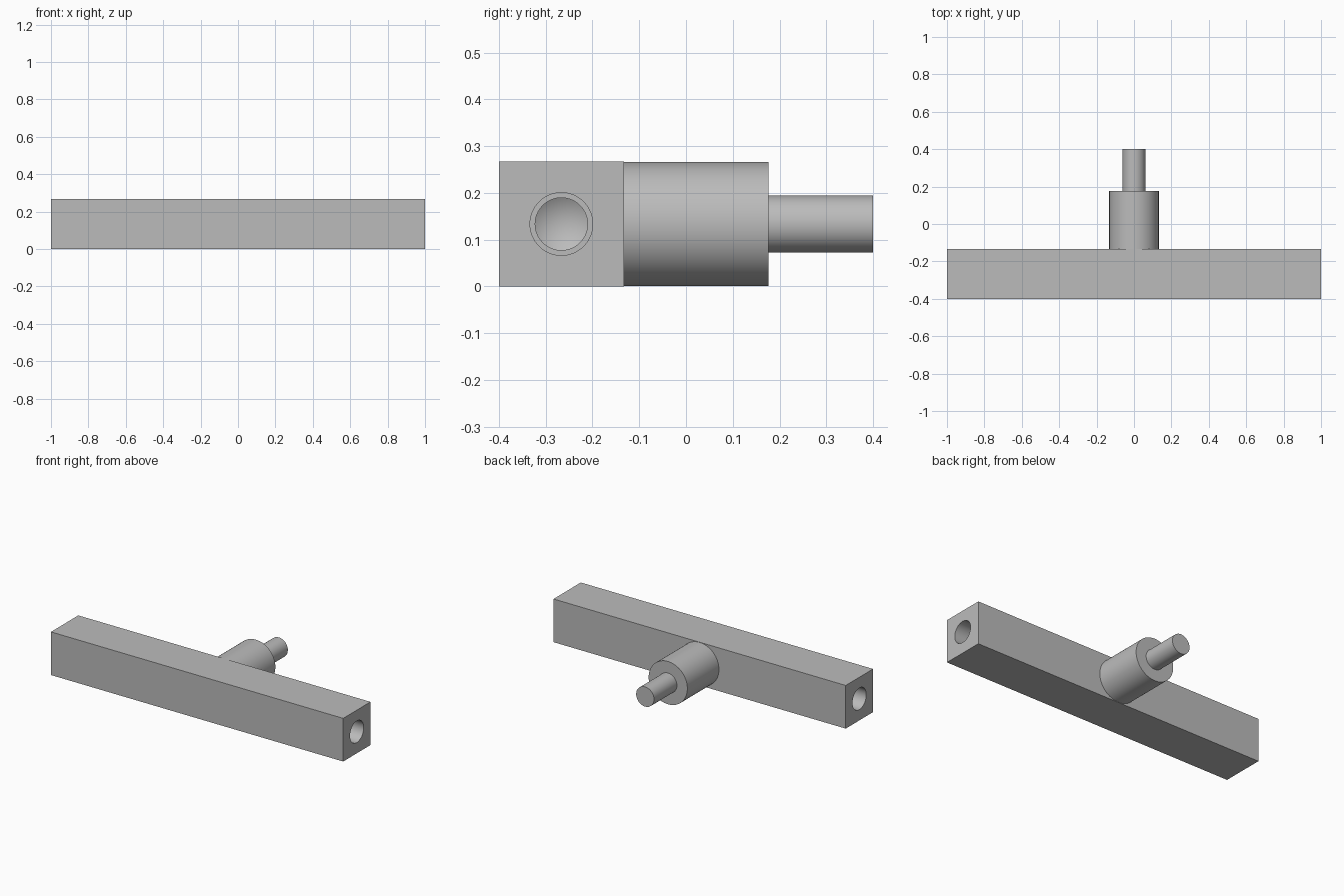
import bpy
import bmesh
from math import radians, tan
from mathutils import Matrix, Vector

if "Cube" in bpy.data.objects:
    bpy.data.objects.remove(bpy.data.objects["Cube"])

SIDE = 0.267                 # square section of the bar
MID_Z = SIDE / 2
BAR_Y = -0.4 + SIDE / 2

steel = bpy.data.materials.new("grey_steel")
steel.use_nodes = True
colour = (0.5, 0.5, 0.5, 1)
steel.diffuse_color = colour
steel.node_tree.nodes["Principled BSDF"].inputs["Base Color"].default_value = colour


def add_object(name, bm):
    bmesh.ops.recalc_face_normals(bm, faces=bm.faces)
    mesh = bpy.data.meshes.new(name)
    bm.to_mesh(mesh)
    bm.free()
    mesh.materials.append(steel)
    obj = bpy.data.objects.new(name, mesh)
    bpy.context.collection.objects.link(obj)
    return obj


def smooth(obj):
    bpy.ops.object.select_all(action="DESELECT")
    obj.select_set(True)
    bpy.context.view_layer.objects.active = obj
    bpy.ops.object.shade_smooth_by_angle(angle=radians(25))


def lathe(name, profile, origin, direction, sides=64):
    """Spin (radius, distance) points around an axis."""
    bm = bmesh.new()
    verts = [bm.verts.new((r, 0, d)) for r, d in profile]
    edges = [bm.edges.new(pair) for pair in zip(verts, verts[1:])]
    bmesh.ops.spin(bm, geom=verts + edges, cent=(0, 0, 0), axis=(0, 0, 1),
                   angle=radians(360), steps=sides, use_duplicate=False)
    bmesh.ops.remove_doubles(bm, verts=bm.verts, dist=0.0001)
    turn = Vector((0, 0, 1)).rotation_difference(Vector(direction))
    bm.transform(Matrix.Translation(origin) @ turn.to_matrix().to_4x4())
    return add_object(name, bm)


# Square bar
bm = bmesh.new()
bmesh.ops.create_cube(bm, size=1)
bm.transform(Matrix.Translation((0, BAR_Y, MID_Z)) @ Matrix.Diagonal((2, SIDE, SIDE, 1)))
bar = add_object("bar", bm)

# Stepped blind hole with a conical drill tip in each end
wide, narrow, step, depth = 0.067, 0.056, 0.27, 0.34
tip = depth + narrow / tan(radians(59))
hole = [(0, -0.05), (wide, -0.05), (wide, step), (narrow, step), (narrow, depth), (0, tip)]
cutters = []
for side in (-1, 1):
    cutter = lathe("hole_cutter", hole, (side, BAR_Y, MID_Z), (-side, 0, 0))
    cutter.hide_render = True
    cutters.append(cutter)
    cut = bar.modifiers.new("end_hole", "BOOLEAN")
    cut.operation = "DIFFERENCE"
    cut.solver = "EXACT"
    cut.object = cutter

bpy.ops.object.select_all(action="DESELECT")
bar.select_set(True)
bpy.context.view_layer.objects.active = bar
for modifier in list(bar.modifiers):
    bpy.ops.object.modifier_apply(modifier=modifier.name)
for cutter in cutters:
    bpy.data.objects.remove(cutter)
smooth(bar)

# Round boss and thinner pin behind the bar
bar_back = -0.4 + SIDE
boss = lathe("boss", [(0, 0), (0.1325, 0), (0.1325, 0.309), (0, 0.309)],
             (0, bar_back, MID_Z), (0, 1, 0))
smooth(boss)
pin = lathe("pin", [(0, 0), (0.061, 0), (0.061, 0.224), (0, 0.224)],
            (0, 0.176, MID_Z), (0, 1, 0))
smooth(pin)
